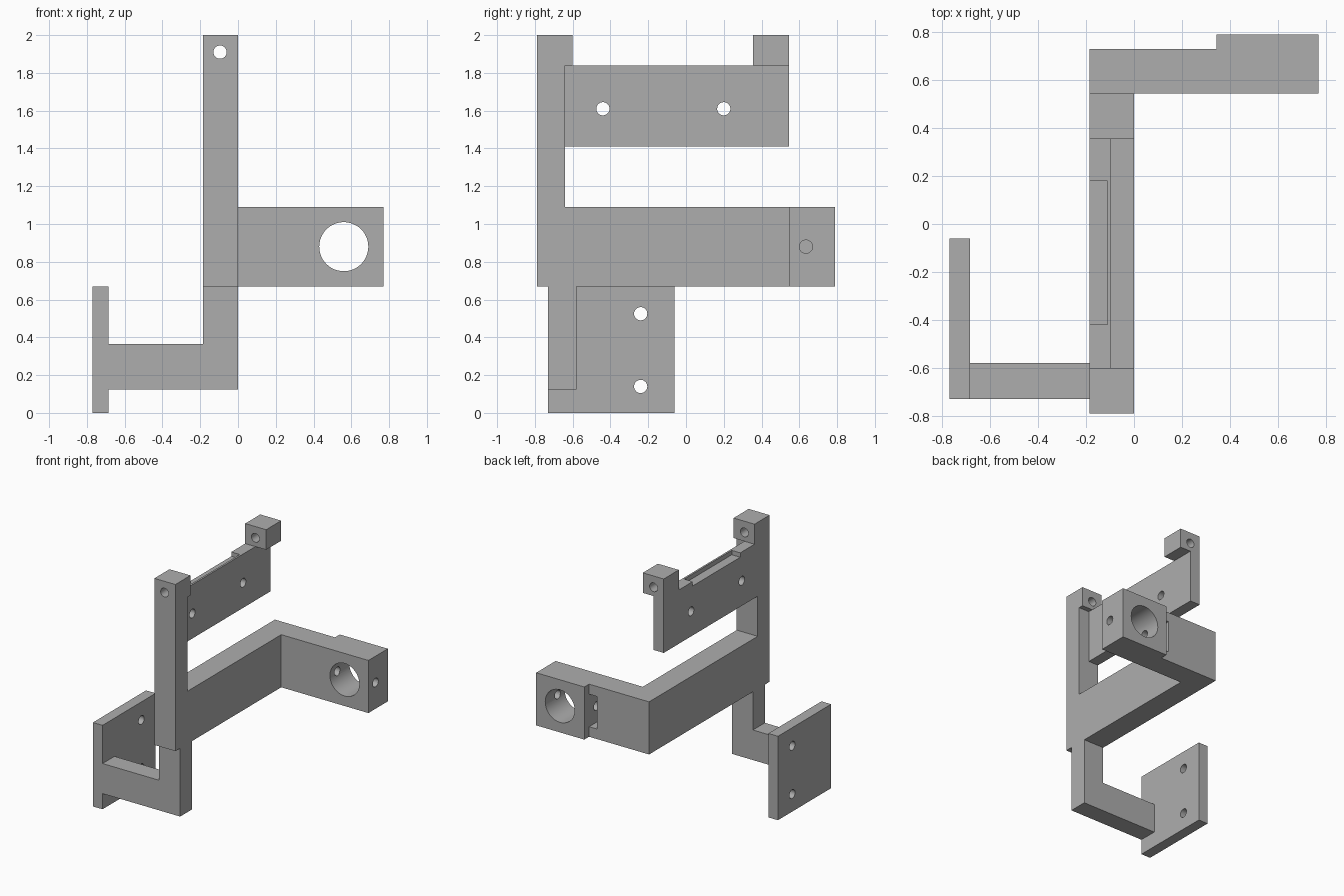
import bpy, bmesh, math
from mathutils import Vector, Matrix

default = bpy.data.objects.get("Cube")
if default:
    bpy.data.objects.remove(default, do_unlink=True)

grey = bpy.data.materials.new("plain grey")
grey.use_nodes = True
COLOUR = (0.42, 0.42, 0.42, 1)
grey.diffuse_color = COLOUR
grey.node_tree.nodes["Principled BSDF"].inputs["Base Color"].default_value = COLOUR


def new_object(name, bm):
    bmesh.ops.recalc_face_normals(bm, faces=bm.faces)
    mesh = bpy.data.meshes.new(name)
    bm.to_mesh(mesh)
    bm.free()
    mesh.materials.append(grey)
    obj = bpy.data.objects.new(name, mesh)
    bpy.context.collection.objects.link(obj)
    return obj


def extrude(name, axis, low, high, outline):
    """Extrude a 2D outline along an axis; outline uses the other two axes in order."""
    k = "xyz".index(axis)

    def point(p, depth):
        co = list(p)
        co.insert(k, depth)
        return co

    bm = bmesh.new()
    face = bm.faces.new([bm.verts.new(point(p, low)) for p in outline])
    grown = bmesh.ops.extrude_face_region(bm, geom=[face])["geom"]
    move = Vector(point((0, 0), high - low))
    bmesh.ops.translate(bm, vec=move, verts=[v for v in grown if isinstance(v, bmesh.types.BMVert)])
    return new_object(name, bm)


def box(name, x, y, z):
    return extrude(name, "x", x[0], x[1], [(y[0], z[0]), (y[1], z[0]), (y[1], z[1]), (y[0], z[1])])


def rod(axis, centre, radius, length):
    """Round cutter along x or y."""
    turn = Matrix.Rotation(math.pi / 2, 4, "Y" if axis == "x" else "X")
    bm = bmesh.new()
    bmesh.ops.create_cone(bm, cap_ends=True, segments=48, radius1=radius, radius2=radius,
                          depth=length, matrix=Matrix.Translation(centre) @ turn)
    return new_object("hole_cutter", bm)


def cut(obj, *cutters):
    for cutter in cutters:
        cutter.hide_render = True
        mod = obj.modifiers.new("cut", "BOOLEAN")
        mod.operation, mod.solver, mod.object = "DIFFERENCE", "EXACT", cutter
    graph = bpy.context.evaluated_depsgraph_get()
    mesh = bpy.data.meshes.new_from_object(obj.evaluated_get(graph))
    obj.modifiers.clear()
    obj.data = mesh
    for cutter in cutters:
        bpy.data.objects.remove(cutter, do_unlink=True)


RAIL = (-0.185, 0)      # shared width of post, arm and leg
SCREW = 0.035           # screw hole radius

# Front post with its slightly deeper head
post = extrude("front_post", "x", *RAIL, [
    (-0.79, 0.67), (-0.64, 0.67), (-0.64, 1.84), (-0.6, 1.84), (-0.6, 2), (-0.79, 2)])
cut(post, rod("y", (-0.095, -0.7, 1.91), SCREW, 0.5))

# Upper side plate with a shallow relief along its top edge
plate = box("upper_plate", (-0.185, -0.095), (-0.64, 0.545), (1.41, 1.84))
cut(plate,
    box("relief_cutter", (-0.25, -0.11), (-0.42, 0.18), (1.805, 1.9)),
    *[rod("x", (-0.14, y, 1.61), SCREW, 0.4) for y in (-0.44, 0.2)])

# Rear lug on the upper plate
lug = box("rear_lug", RAIL, (0.355, 0.545), (1.84, 2))
cut(lug, rod("y", (-0.095, 0.45, 1.91), SCREW, 0.5))

# Long arm turning into the thick clamp end, with bore, screw hole and nut pocket
arm = extrude("clamp_arm", "z", 0.67, 1.09, [
    (-0.185, -0.64), (0, -0.64), (0, 0.545), (0.77, 0.545), (0.77, 0.79),
    (0.345, 0.79), (0.345, 0.73), (-0.185, 0.73)])
cut(arm,
    rod("y", (0.56, 0.67, 0.88), 0.13, 0.6),
    box("nut_pocket_cutter", (0.275, 0.345), (0.58, 0.85), (0.75, 1.01)),
    rod("x", (0.56, 0.635, 0.88), SCREW, 0.5))

# Lower leg bending sideways to the mounting plate
leg = extrude("lower_leg", "y", -0.73, -0.58, [
    (-0.685, 0.125), (0, 0.125), (0, 0.67), (-0.185, 0.67), (-0.185, 0.365), (-0.685, 0.365)])

# Mounting plate with two screw holes
mount = box("mounting_plate", (-0.77, -0.685), (-0.73, -0.06), (0, 0.67))
cut(mount, *[rod("x", (-0.73, -0.24, z), SCREW, 0.4) for z in (0.14, 0.525)])

# Smooth bores, sharp corners
bpy.ops.object.select_all(action="DESELECT")
for part in (post, plate, lug, arm, leg, mount):
    part.select_set(True)
bpy.context.view_layer.objects.active = arm
bpy.ops.object.shade_smooth_by_angle(angle=math.radians(30))
